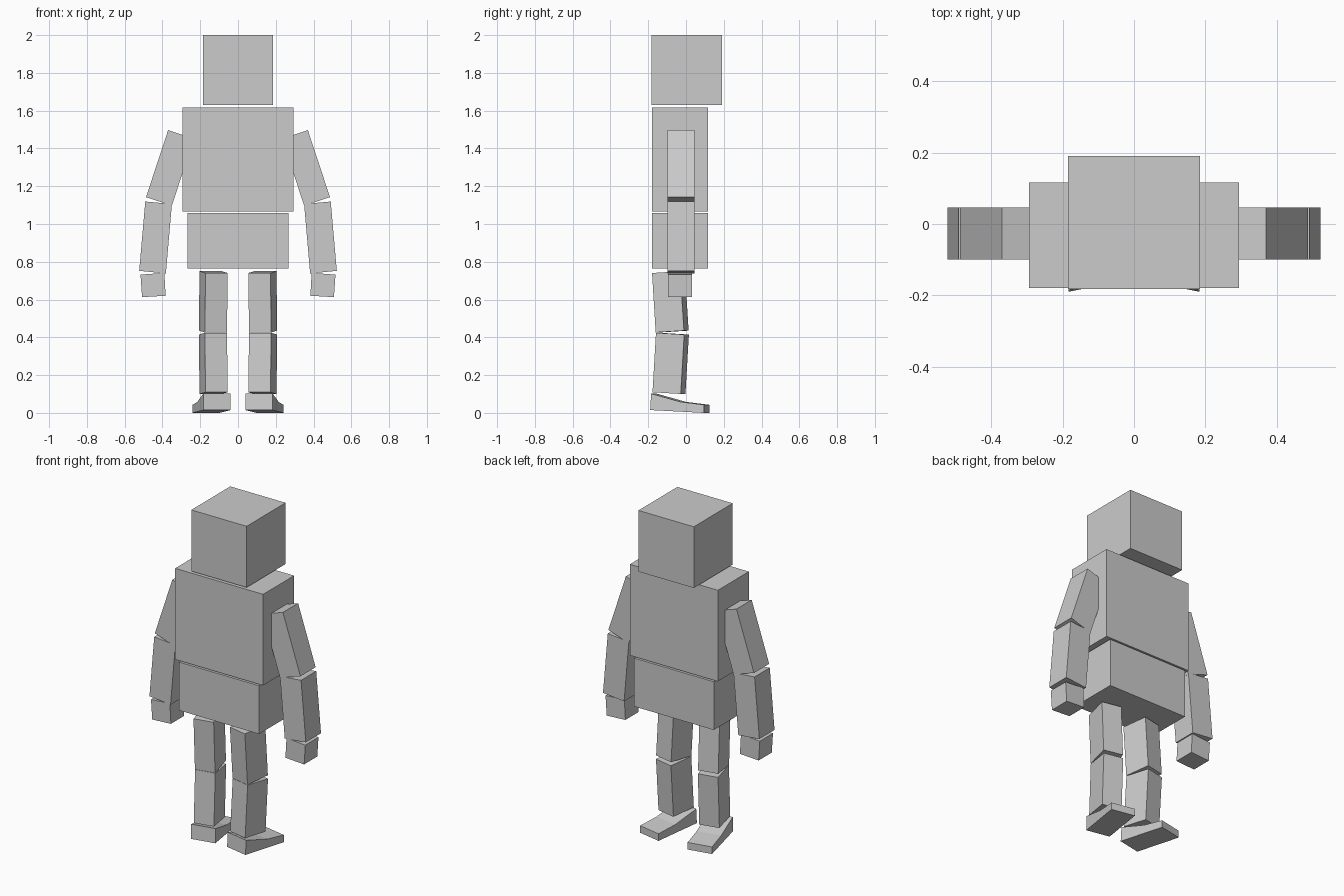
import bpy
import bmesh
from math import radians
from mathutils import Matrix, Vector

if "Cube" in bpy.data.objects:
    bpy.data.objects.remove(bpy.data.objects["Cube"])


def prism(name, corners, matrix=None, mirror=False):
    """Solid from two matching rings of corners (first half, second half)."""
    n = len(corners) // 2
    bm = bmesh.new()
    vs = []
    for c in corners:
        p = Vector(c)
        if matrix:
            p = matrix @ p
        if mirror:
            p.x = -p.x
        vs.append(bm.verts.new(p))
    a, b = vs[:n], vs[n:]
    bm.faces.new(a)
    bm.faces.new(b[::-1])
    for i in range(n):
        j = (i + 1) % n
        bm.faces.new((a[i], b[i], b[j], a[j]))
    bmesh.ops.recalc_face_normals(bm, faces=bm.faces)
    mesh = bpy.data.meshes.new(name)
    bm.to_mesh(mesh)
    bm.free()
    obj = bpy.data.objects.new(name, mesh)
    bpy.context.collection.objects.link(obj)


def along_y(profile, y0, y1):
    return [(x, y, z) for y in (y0, y1) for x, z in profile]


def along_x(profile, x0, x1):
    return [(x, y, z) for x in (x0, x1) for y, z in profile]


def block(name, x, y0, y1, z0, z1):
    prism(name, along_y([(-x, z0), (x, z0), (x, z1), (-x, z1)], y0, y1))


def limb(name, size, centre, yaw, tilt, mirror):
    w, d, h = (s / 2 for s in size)
    m = (Matrix.Translation(centre) @ Matrix.Rotation(radians(yaw), 4, 'Z')
         @ Matrix.Rotation(radians(tilt), 4, 'X'))
    prism(name, along_y([(-w, -h), (w, -h), (w, h), (-w, h)], -d, d), m, mirror)


# Body blocks
block("head", 0.185, -0.182, 0.19, 1.63, 2.0)
block("torso", 0.294, -0.18, 0.116, 1.066, 1.617)
block("pelvis", 0.267, -0.18, 0.116, 0.765, 1.057)

# Arm outlines seen from the front
UPPER = [(0.37, 1.497), (0.487, 1.142), (0.35, 1.097), (0.234, 1.452)]
FORE = [(0.491, 1.119), (0.523, 0.752), (0.382, 0.738), (0.35, 1.106)]
HAND = [(0.516, 0.732), (0.508, 0.613), (0.383, 0.62), (0.39, 0.741)]
# Foot outline seen from the side
FOOT = [(-0.145, 0.015), (0.145, 0.0), (0.145, 0.043), (0.02, 0.058), (-0.14, 0.102)]

for side, mir in (("right", False), ("left", True)):
    # Arms
    prism(side + "_upper_arm", along_y(UPPER, -0.099, 0.046), None, mir)
    prism(side + "_forearm", along_y(FORE, -0.099, 0.046), None, mir)
    prism(side + "_hand", along_y(HAND, -0.094, 0.032), None, mir)
    # Legs, turned slightly outward
    limb(side + "_thigh", (0.12, 0.153, 0.315), (0.131, -0.083, 0.588), -12, 3.6, mir)
    limb(side + "_shin", (0.12, 0.153, 0.315), (0.131, -0.081, 0.262), -12, -3.4, mir)
    # Wedge feet
    m = Matrix.Translation((0.14, -0.033, 0)) @ Matrix.Rotation(radians(-11.5), 4, 'Z')
    prism(side + "_foot", along_x(FOOT, -0.073, 0.073), m, mir)
